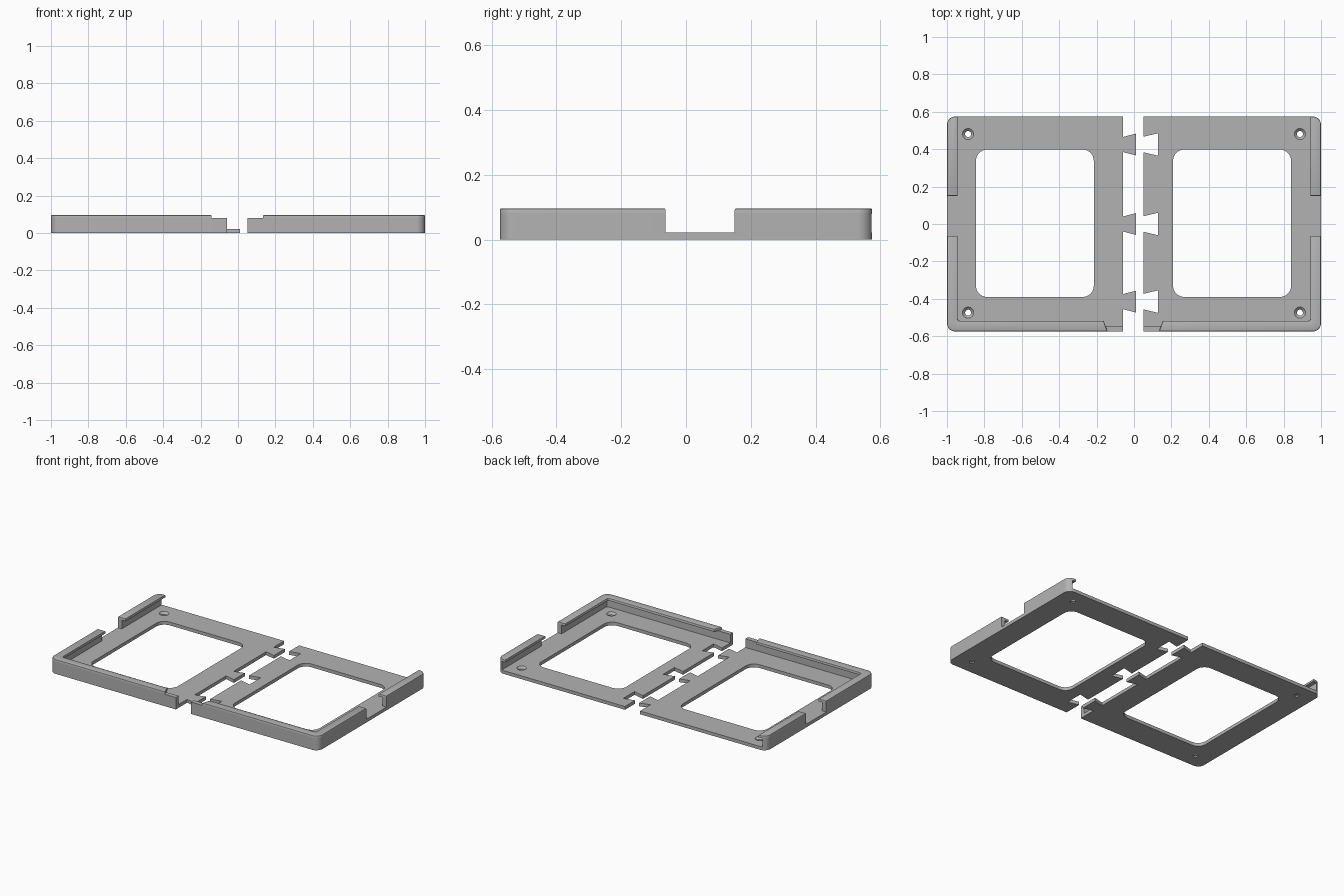
import bpy, bmesh, math

if "Cube" in bpy.data.objects:
    bpy.data.objects.remove(bpy.data.objects["Cube"])

BASE, RIM, TOP = 0.022, 0.08, 0.097      # heights of plate, wall and lip
HX, HY, R = 1.0, 0.575, 0.045            # outer half sizes and corner radius
TABS = (0.425, 0.0, -0.415)              # dovetail positions along y
HOLES = (0.481, -0.474)                  # screw hole positions along y
NOTCH = (-0.063, 0.15)                   # gap in the side wall

grey = bpy.data.materials.new("grey plastic")
grey.diffuse_color = (0.45, 0.45, 0.45, 1)
grey.use_nodes = True
grey.node_tree.nodes["Principled BSDF"].inputs["Base Color"].default_value = grey.diffuse_color


def arc(cx, cy, r, a0, a1, n=10):
    """Points on an arc, angles in degrees."""
    return [(cx + r * math.cos(math.radians(a0 + (a1 - a0) * i / n)),
             cy + r * math.sin(math.radians(a0 + (a1 - a0) * i / n))) for i in range(n + 1)]


def rounded_rect(x0, x1, y0, y1, r):
    return (arc(x1 - r, y0 + r, r, -90, 0) + arc(x1 - r, y1 - r, r, 0, 90)
            + arc(x0 + r, y1 - r, r, 90, 180) + arc(x0 + r, y0 + r, r, 180, 270))


def add_object(name, mesh):
    ob = bpy.data.objects.new(name, mesh)
    bpy.context.collection.objects.link(ob)
    mesh.materials.clear()
    mesh.materials.append(grey)
    return ob


def smooth(ob):
    bpy.ops.object.select_all(action='DESELECT')
    ob.select_set(True)
    bpy.context.view_layer.objects.active = ob
    bpy.ops.object.shade_smooth_by_angle(angle=math.radians(30))


def prism(name, pts, side, z0, z1, bevel=0):
    """Extruded outline, optionally with softened top edges."""
    bm = bmesh.new()
    face = bm.faces.new([bm.verts.new((side * x, y, z0)) for x, y in pts])
    ext = bmesh.ops.extrude_face_region(bm, geom=[face], use_keep_orig=True)
    for v in ext["geom"]:
        if isinstance(v, bmesh.types.BMVert):
            v.co.z = z1
    bmesh.ops.recalc_face_normals(bm, faces=bm.faces)
    if bevel:
        top = [e for e in bm.edges if all(v.co.z > z1 - 1e-5 for v in e.verts)]
        bmesh.ops.bevel(bm, geom=top, offset=bevel, segments=2, profile=0.5, affect='EDGES')
    me = bpy.data.meshes.new(name)
    bm.to_mesh(me)
    bm.free()
    ob = add_object(name, me)
    smooth(ob)


def plate(name, loops, side):
    """Flat plate with openings, made from a filled curve."""
    cu = bpy.data.curves.new(name, 'CURVE')
    cu.dimensions, cu.fill_mode, cu.extrude = '2D', 'BOTH', BASE / 2
    for pts in loops:
        sp = cu.splines.new('POLY')
        sp.points.add(len(pts) - 1)
        for p, (x, y) in zip(sp.points, pts):
            p.co = (side * x, y, 0, 1)
        sp.use_cyclic_u = True
    tmp = bpy.data.objects.new("outline", cu)
    bpy.context.collection.objects.link(tmp)
    dg = bpy.context.evaluated_depsgraph_get()
    me = bpy.data.meshes.new_from_object(tmp.evaluated_get(dg))
    bpy.data.objects.remove(tmp)
    bm = bmesh.new()
    bm.from_mesh(me)
    bmesh.ops.remove_doubles(bm, verts=bm.verts, dist=1e-5)
    bmesh.ops.translate(bm, verts=bm.verts, vec=(0, 0, BASE / 2))
    bmesh.ops.recalc_face_normals(bm, faces=bm.faces)
    bm.to_mesh(me)
    bm.free()
    me.name = name
    return add_object(name, me)


def countersink(ob, x):
    """Cut conical screw seats into the plate top."""
    bm = bmesh.new()
    for y in HOLES:
        c = bmesh.ops.create_cone(bm, cap_ends=True, segments=24, radius1=0.0135,
                                  radius2=0.032, depth=0.018)
        bmesh.ops.translate(bm, verts=c["verts"], vec=(x, y, 0.015))
    me = bpy.data.meshes.new("screw_seat_cutter")
    bm.to_mesh(me)
    bm.free()
    cutter = add_object("screw_seat_cutter", me)
    cutter.hide_render = True
    mod = ob.modifiers.new("screw seats", 'BOOLEAN')
    mod.operation, mod.solver, mod.object = 'DIFFERENCE', 'EXACT', cutter
    bpy.context.view_layer.objects.active = ob
    bpy.ops.object.modifier_apply(modifier=mod.name)
    bpy.data.objects.remove(cutter)


def half(label, side, x0, opening, tab_len, tab_root, tab_tip):
    """One half of the frame; x0 is the distance of its joint edge."""
    front_corner = arc(HX - R, -HY + R, R, -90, 0)
    back_corner = arc(HX - R, HY - R, R, 0, 90)

    # base plate with dovetail joint, window and screw holes
    joint = []
    for y in TABS:
        joint += [(x0, y + tab_root), (x0 + tab_len, y + tab_tip),
                  (x0 + tab_len, y - tab_tip), (x0, y - tab_root)]
    outline = [(x0, -HY)] + front_corner + back_corner + [(x0, HY)] + joint
    loops = [outline, rounded_rect(*opening, -0.39, 0.398, 0.06)]
    loops += [arc(0.887, y, 0.016, 0, 345, 23) for y in HOLES]
    base = plate(label + "_base_plate", loops, side)
    countersink(base, side * 0.887)
    smooth(base)

    # walls, then the overhanging lip above them
    def strips(kind, w, start, inner_start, z0, z1, bevel):
        front = ([(start, -HY)] + front_corner
                 + [(HX, NOTCH[0]), (HX - w, NOTCH[0])]
                 + [(HX - w - 0.012 + px, -HY + w + 0.012 + py) for px, py in
                    [(0.012 * math.cos(a), 0.012 * math.sin(a))
                     for a in (0, -math.pi / 4, -math.pi / 2)]]
                 + [(inner_start, -HY + w)])
        prism(f"{label}_front_{kind}", front, side, z0, z1, bevel)
        xi = HX - w
        curve = [p for p in back_corner if p[0] > xi + 1e-4]
        dx = max(xi - (HX - R), 0)
        end = (xi, HY - R + math.sqrt(R * R - dx * dx))
        back = [(xi, NOTCH[1]), (HX, NOTCH[1])] + curve + [end]
        prism(f"{label}_back_{kind}", back, side, z0, z1, bevel)

    strips("wall", 0.03, x0, x0, BASE, RIM, 0)
    strips("lip", 0.057, x0 + 0.082, x0 + 0.102, RIM, TOP, 0.006)


# left half carries tabs, right half carries matching sockets
half("left", -1, 0.06, (0.215, 0.845), -0.07, 0.04, 0.058)
half("right", 1, 0.052, (0.209, 0.84), 0.076, 0.042, 0.06)
